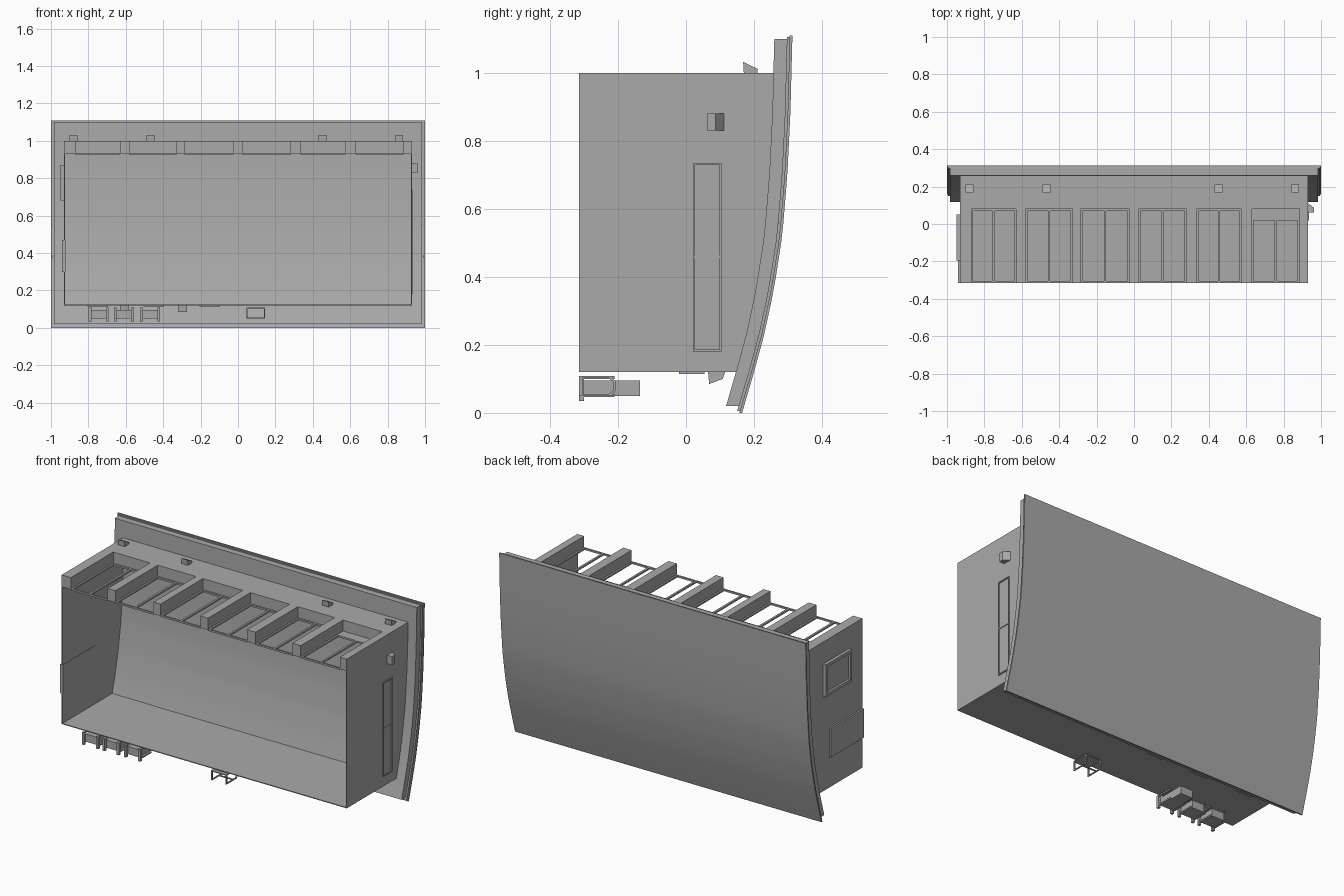
import bpy, bmesh

cube = bpy.data.objects.get("Cube")
if cube:
    bpy.data.objects.remove(cube)

grey = bpy.data.materials.new("plain_grey")
grey.use_nodes = True
COLOUR = (0.4, 0.4, 0.4, 1)
grey.diffuse_color = COLOUR
grey.node_tree.nodes["Principled BSDF"].inputs["Base Color"].default_value = COLOUR


def prism(name, x0, x1, outline, smooth=False):
    """Extrude a (y, z) outline along x."""
    bm = bmesh.new()
    ends = [[bm.verts.new((x, y, z)) for y, z in outline] for x in (x0, x1)]
    n = len(outline)
    for ring in ends:
        bm.faces.new(ring)
    for i in range(n):
        j = (i + 1) % n
        bm.faces.new((ends[0][i], ends[0][j], ends[1][j], ends[1][i]))
    bmesh.ops.recalc_face_normals(bm, faces=bm.faces)
    mesh = bpy.data.meshes.new(name)
    bm.to_mesh(mesh)
    bm.free()
    mesh.materials.append(grey)
    ob = bpy.data.objects.new(name, mesh)
    bpy.context.collection.objects.link(ob)
    if smooth:
        bpy.ops.object.select_all(action='DESELECT')
        ob.select_set(True)
        bpy.context.view_layer.objects.active = ob
        bpy.ops.object.shade_smooth_by_angle()
    return ob


def box(name, x0, x1, y0, y1, z0, z1):
    return prism(name, x0, x1, [(y0, z0), (y1, z0), (y1, z1), (y0, z1)])


def side_frame(name, x0, x1, y0, y1, z0, z1, t):
    """Rectangular rim standing on a side wall."""
    box(name + "_bottom", x0, x1, y0, y1, z0, z0 + t)
    box(name + "_top", x0, x1, y0, y1, z1 - t, z1)
    box(name + "_front", x0, x1, y0, y0 + t, z0 + t, z1 - t)
    box(name + "_back", x0, x1, y1 - t, y1, z0 + t, z1 - t)


# Curved back panel profile
CURVE = [(.165, 0), (.2, .12), (.23, .23), (.258, .36), (.283, .52),
         (.298, .7), (.307, .88), (.313, 1.11)]


def curve_y(z):
    for (ya, za), (yb, zb) in zip(CURVE, CURVE[1:]):
        if z <= zb:
            return ya + (yb - ya) * (z - za) / (zb - za)
    return CURVE[-1][0]


def shell(name, half, z0, z1, front, back):
    """Curved slab between two depths behind the outer surface."""
    steps = 20
    zs = [z0 + (z1 - z0) * i / steps for i in range(steps + 1)]
    outline = [(curve_y(z) - back, z) for z in zs]
    outline += [(curve_y(z) - front, z) for z in reversed(zs)]
    return prism(name, -half, half, outline, True)


shell("outer_panel", 1, 0, 1.11, .008, 0)
shell("middle_panel", .994, .006, 1.106, .016, .008)
shell("inner_slab", .985, .02, 1.1, .053, .016)
shell("inner_screen_plate", .66, .12, .91, .055, .053)

# Open-fronted housing
FRONT = -.315
heights = [.12 + .88 * i / 12 for i in range(13)]
wall = [(FRONT, 1), (FRONT, .12)] + [(curve_y(z) - .04, z) for z in heights]
for side, name in ((-1, "right_wall"), (1, "left_wall")):
    prism(name, side * .93, side * .925, wall)
box("housing_floor", -.925, .925, FRONT, .155, .12, .125)
box("roof_strip", -.925, .925, .08, .265, .93, 1)

# Roof pockets: ribs between, thin grilles at the bottom
pockets = [(-.87, -.63), (-.58, -.33), (-.285, -.025),
           (.025, .28), (.335, .575), (.63, .885)]
edges = [-.925] + [x for p in pockets for x in p] + [.925]
for i in range(0, len(edges), 2):
    box("roof_rib", edges[i], edges[i + 1], FRONT, .08, .93, 1)
for a, b in pockets:
    mid = (a + b) / 2
    for x, w in ((a + .005, .005), (mid, .006), (b - .005, .005)):
        box("grille_bar", x - w, x + w, FRONT, .08, .925, .935)
    for y in (FRONT, .07):
        box("grille_end", a, b, y, y + .01, .925, .935)
box("grille_cross_strip", .63, .885, .02, .08, .925, .935)

# Snap clips on roof, underside and left wall
for x in (-.88, -.467, .452, .862):
    prism("roof_clip", x - .021, x + .021,
          [(.17, 1), (.21, 1), (.21, 1.012), (.168, 1.032)])
for x in (-.608, -.297):
    prism("floor_clip", x - .024, x + .024,
          [(.065, .12), (.115, .12), (.108, .1), (.068, .085)])
side_clip = box("side_clip", .93, .962, .062, .112, .83, .88)
for v in side_clip.data.vertices:
    if v.co.x > .95 and v.co.y > .1:
        v.co.y -= .025

# Left wall slot
side_frame("side_slot", .93, .936, .02, .105, .18, .735, .006)
box("slot_divider", .93, .934, .026, .099, .455, .463)

# Right wall plates
box("lower_side_plate", -.94, -.922, FRONT, -.01, .3, .47)
side_frame("side_window", -.948, -.93, -.195, .05, .68, .87, .018)
box("window_pane", -.935, -.929, -.18, .035, .69, .86)

# Underside vents
for x in (-.75, -.45, -.15):
    box("floor_vent", x - .055, x + .055, -.02, .055, .114, .12)

# Connectors below the floor
for x, depth in ((-.745, -.21), (-.61, -.21), (-.47, -.135)):
    box("connector_body", x - .04, x + .04, -.3, depth, .05, .095)
    for s in (-1, 1):
        c = x + s * .046
        box("connector_leg", c - .007, c + .007, FRONT, -.3, .035, .108)
        box("connector_rail", c - .006, c + .006, -.3, -.21, .1, .108)
        box("connector_lower_rail", c - .006, c + .006, -.3, -.21, .047, .055)

# Single open bracket
for x in (.045, .139):
    box("bracket_leg", x, x + .006, FRONT, -.305, .05, .108)
    box("bracket_rail", x, x + .006, -.305, -.215, .05, .056)
    prism("bracket_bail", x, x + .006,
          [(-.22, .05), (-.207, .065), (-.207, .092), (-.22, .108),
           (-.227, .102), (-.213, .09), (-.213, .067), (-.227, .056)])
box("bracket_top", .045, .145, FRONT, -.215, .102, .108)
box("bracket_lower_bar", .045, .145, -.25, -.243, .05, .056)
